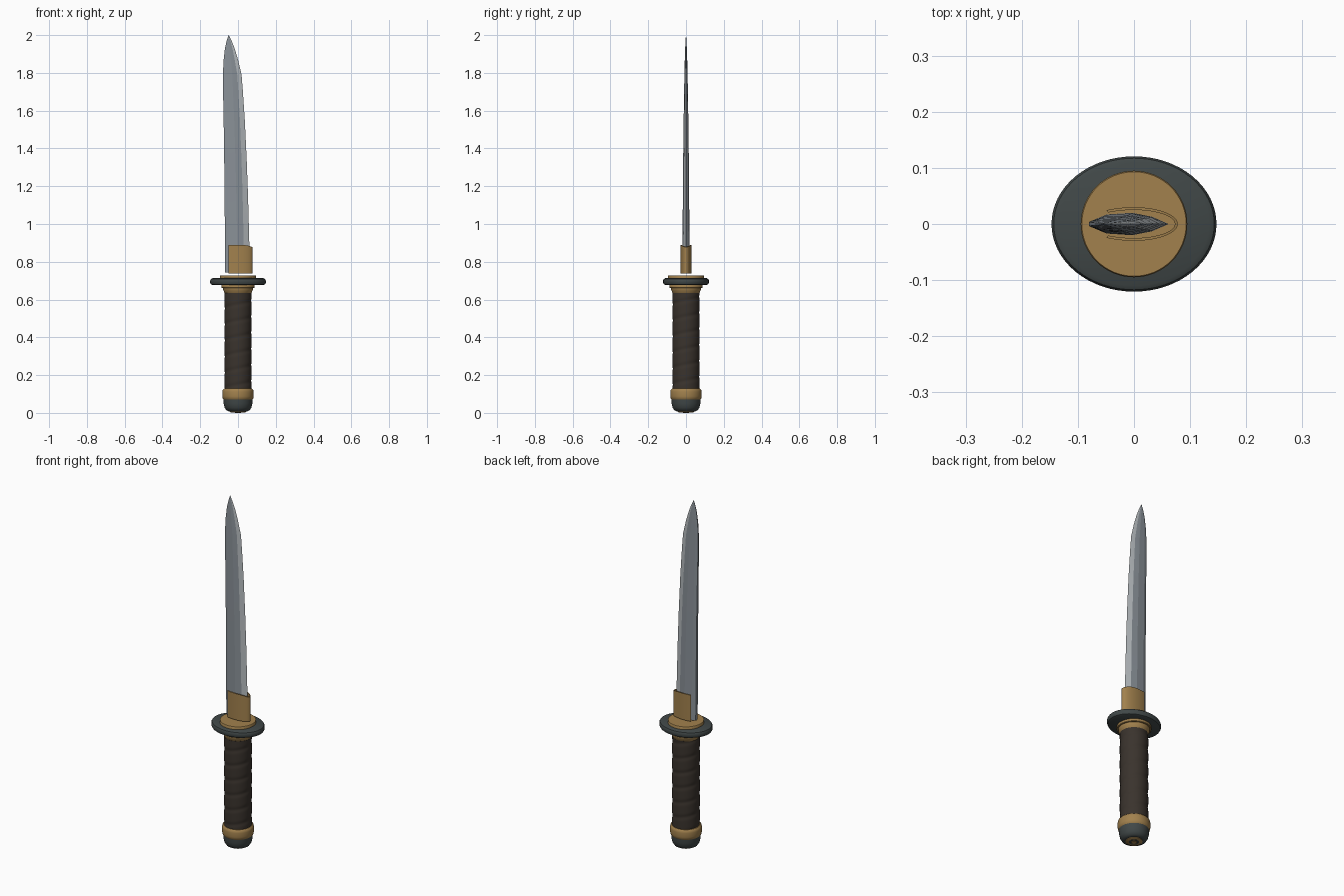
import bpy, bmesh, math

if "Cube" in bpy.data.objects:
    bpy.data.objects.remove(bpy.data.objects["Cube"])

def material(name, rgb):
    m = bpy.data.materials.new(name)
    m.diffuse_color = (*rgb, 1)
    m.use_nodes = True
    m.node_tree.nodes["Principled BSDF"].inputs["Base Color"].default_value = m.diffuse_color
    return m

BRASS = material("brass", (0.36, 0.22, 0.075))
IRON = material("dark_iron", (0.052, 0.064, 0.064))
WRAP = material("brown_wrap", (0.042, 0.033, 0.026))
STEEL = material("blade_steel", (0.25, 0.28, 0.31))
EDGE = material("polished_edge", (0.45, 0.48, 0.50))

def finish(name, bm, mats, angle=35):
    bmesh.ops.recalc_face_normals(bm, faces=bm.faces)
    me = bpy.data.meshes.new(name)
    bm.to_mesh(me)
    bm.free()
    for m in mats:
        me.materials.append(m)
    ob = bpy.data.objects.new(name, me)
    bpy.context.collection.objects.link(ob)
    bpy.ops.object.select_all(action='DESELECT')
    ob.select_set(True)
    bpy.context.view_layer.objects.active = ob
    bpy.ops.object.shade_smooth_by_angle(angle=math.radians(angle))
    return ob

def loft(bm, rings, caps=True, mat=lambda i: 0):
    """Skin closed rings of points, one above the other."""
    loops = [[bm.verts.new(p) for p in r] for r in rings]
    n = len(loops[0])
    for a, b in zip(loops, loops[1:]):
        for i in range(n):
            j = (i + 1) % n
            bm.faces.new((a[i], a[j], b[j], b[i])).material_index = mat(i)
    if caps:
        bm.faces.new(loops[0])
        bm.faces.new(loops[-1])

def lathe(name, profile, mat, sy=1.0, n=64, ripple=None):
    bm = bmesh.new()
    rings = []
    for r, z in profile:
        ring = []
        for i in range(n):
            a = 2 * math.pi * i / n
            rr = r + (ripple(a, z) if ripple else 0)
            ring.append((rr * math.cos(a), rr * sy * math.sin(a), z))
        rings.append(ring)
    loft(bm, rings)
    return finish(name, bm, [mat])

# Pommel with inset button
lathe("pommel", [(0.050, 0.008), (0.062, 0.014), (0.071, 0.028), (0.076, 0.05),
                 (0.077, 0.075)], IRON)
lathe("pommel_ring", [(0.040, 0.003), (0.043, 0.005), (0.043, 0.012)], BRASS)
lathe("pommel_recess", [(0.026, 0.002), (0.026, 0.010)], IRON)
lathe("pommel_button", [(0.014, 0.0), (0.016, 0.002), (0.016, 0.010)], BRASS)
lathe("pommel_band", [(0.076, 0.070), (0.081, 0.076), (0.083, 0.088), (0.083, 0.112),
                      (0.081, 0.122), (0.075, 0.128)], BRASS)

# Grip with a shallow spiral wrap
def spiral(a, z):
    return -0.003 * abs(math.cos(math.pi * z / 0.085 - a / 2)) ** 12

lathe("grip", [(0.0725, 0.12 + 0.515 * i / 72) for i in range(73)], WRAP, ripple=spiral)

# Collars, oval guard and seat plate
lathe("grip_collar", [(0.068, 0.630), (0.071, 0.634), (0.078, 0.650), (0.080, 0.658),
                      (0.080, 0.664)], BRASS)
lathe("lower_washer", [(0.086, 0.662), (0.088, 0.664), (0.088, 0.676), (0.086, 0.680)], BRASS)
lathe("guard", [(0.134, 0.677), (0.143, 0.681), (0.147, 0.689), (0.147, 0.702),
                (0.143, 0.709), (0.134, 0.713)], IRON, sy=0.82)
lathe("upper_washer", [(0.095, 0.710), (0.095, 0.725), (0.093, 0.728)], BRASS)

# Blade: rows of height, spine x, edge x, half thickness
rows = [(0.742, -0.068, 0.062, 0.020), (0.89, -0.069, 0.060, 0.019),
        (1.15, -0.071, 0.053, 0.0165), (1.34, -0.073, 0.046, 0.015),
        (1.55, -0.076, 0.036, 0.0125), (1.70, -0.079, 0.026, 0.010),
        (1.79, -0.080, 0.019, 0.0085), (1.87, -0.076, 0.000, 0.0065),
        (1.93, -0.069, -0.018, 0.0045), (1.97, -0.060, -0.034, 0.0025),
        (2.00, -0.0505, -0.0485, 0.0006)]
half = [(0.0, 0.45), (0.15, 0.85), (0.50, 1.0), (0.77, 0.65)]
section = half + [(1.0, 0.0)] + [(u, -v) for u, v in reversed(half)]
bm = bmesh.new()
loft(bm, [[(s + (e - s) * u, t * v, z) for u, v in section] for z, s, e, t in rows],
     mat=lambda i: 1 if i in (3, 4) else 0)
finish("blade", bm, [STEEL, EDGE], 8)

# Open collar wrapped round the cutting edge
def wrap(offset):
    pts = []
    for i in range(33):
        a = math.radians(-125 + 250 * i / 32)
        pts.append((0.0 + (0.078 - offset) * math.cos(a) * (1 if abs(a) < 1.571 else 1.1),
                    (0.030 - offset) * math.sin(a)))
    return pts

outline = wrap(0) + wrap(0.005)[::-1]
bm = bmesh.new()
loft(bm, [[(x, y, 0.738) for x, y in outline],
          [(x, y, 0.889 - 0.012 * max(0, x / 0.078) ** 3) for x, y in outline]], caps=False)
bm.verts.ensure_lookup_table()
n = len(outline)
for base in (0, n):
    for i in range(n // 2 - 1):
        bm.faces.new([bm.verts[base + k] for k in (i, i + 1, n - 2 - i, n - 1 - i)])
finish("blade_collar", bm, [BRASS])
